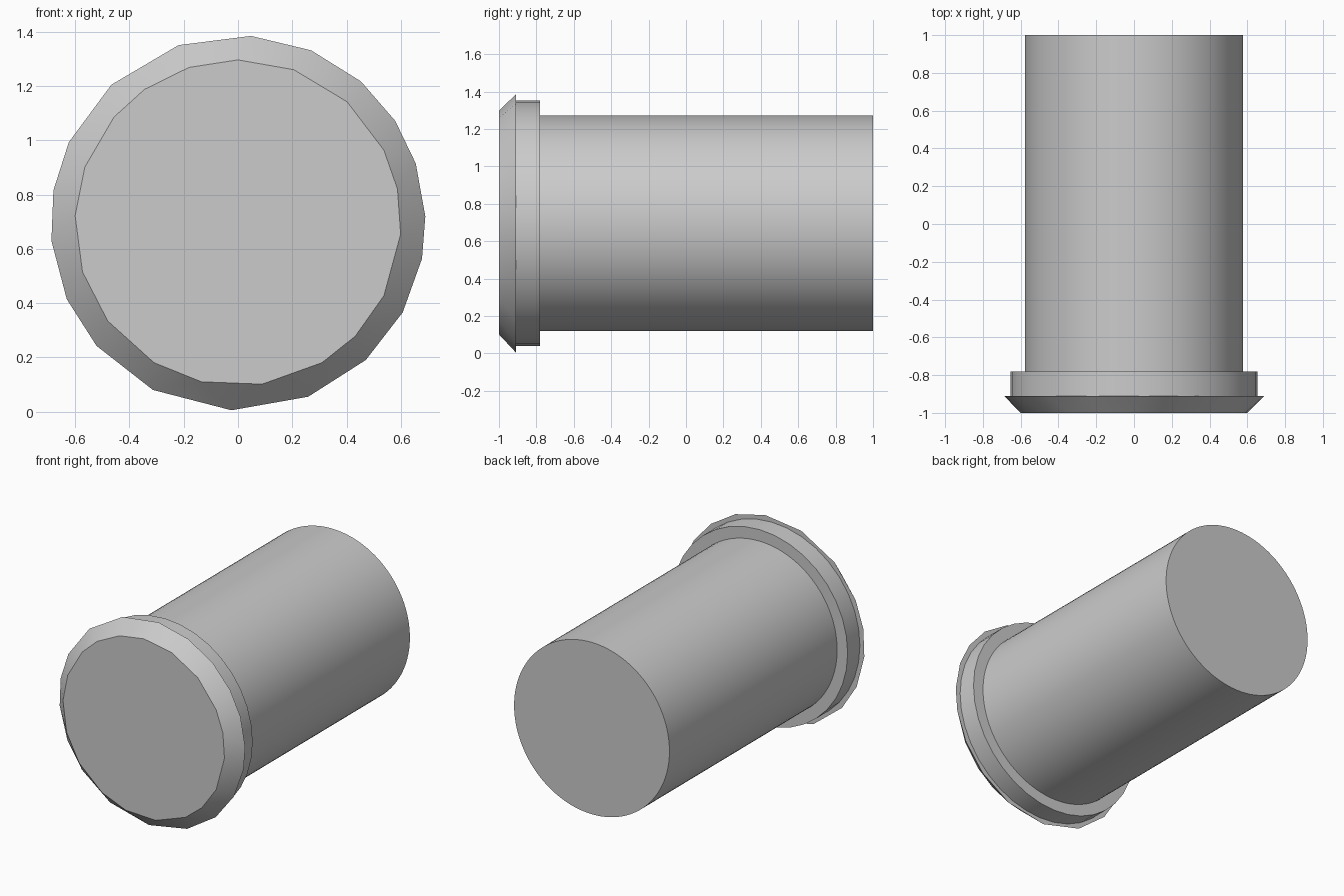
import bpy, bmesh
from math import radians, sin, cos, pi

cube = bpy.data.objects.get("Cube")
if cube:
    bpy.data.objects.remove(cube, do_unlink=True)

AXIS_Z = 0.696

grey = bpy.data.materials.new("plain grey")
grey.use_nodes = True
grey.diffuse_color = (0.6, 0.6, 0.6, 1)
grey.node_tree.nodes["Principled BSDF"].inputs["Base Color"].default_value = (0.6, 0.6, 0.6, 1)


def even(sides):
    return [2 * pi * i / sides for i in range(sides)]


def lathe_part(name, rings):
    """Capped solid skinned through rings of (y, radius, angles)."""
    bm = bmesh.new()
    loops = [[bm.verts.new((r * cos(a), y, AXIS_Z + r * sin(a))) for a in angles]
             for y, r, angles in rings]
    for a, b in zip(loops, loops[1:]):
        for i in range(len(a)):
            j = (i + 1) % len(a)
            bm.faces.new((a[i], a[j], b[j], b[i]))
    bm.faces.new(loops[0])
    bm.faces.new(loops[-1])
    bmesh.ops.recalc_face_normals(bm, faces=bm.faces)
    mesh = bpy.data.meshes.new(name)
    bm.to_mesh(mesh)
    bm.free()
    mesh.materials.append(grey)
    obj = bpy.data.objects.new(name, mesh)
    bpy.context.collection.objects.link(obj)
    bpy.ops.object.select_all(action='DESELECT')
    obj.select_set(True)
    bpy.context.view_layer.objects.active = obj
    bpy.ops.object.shade_smooth_by_angle(angle=radians(30))
    return obj


# Round shaft and the collar behind the head
lathe_part("shaft", [(-0.8, 0.577, even(96)), (1.0, 0.577, even(96))])
lathe_part("collar", [(-0.92, 0.655, even(36)), (-0.78, 0.655, even(36))])

# Bevelled head with unevenly spaced corners on both rims
face_rim = [90, 70, 48, 26.5, 12, -4, -26.5, -44, -59, -81.5,
            -103, -121, -143, -162.5, -182.5, -200, -220.5, -235, -252.5]
outer_rim = [86, 67, 49, 33, 18.5, 2, -11, -28.5, -47, -68,
             -92, -117, -139, -156, -174.5, -190, -205.5, -227.5, -251.5]
lathe_part("bevelled_head", [
    (-1.0, 0.601, [radians(a) for a in face_rim]),
    (-0.91, 0.691, [radians(a) for a in outer_rim]),
])
